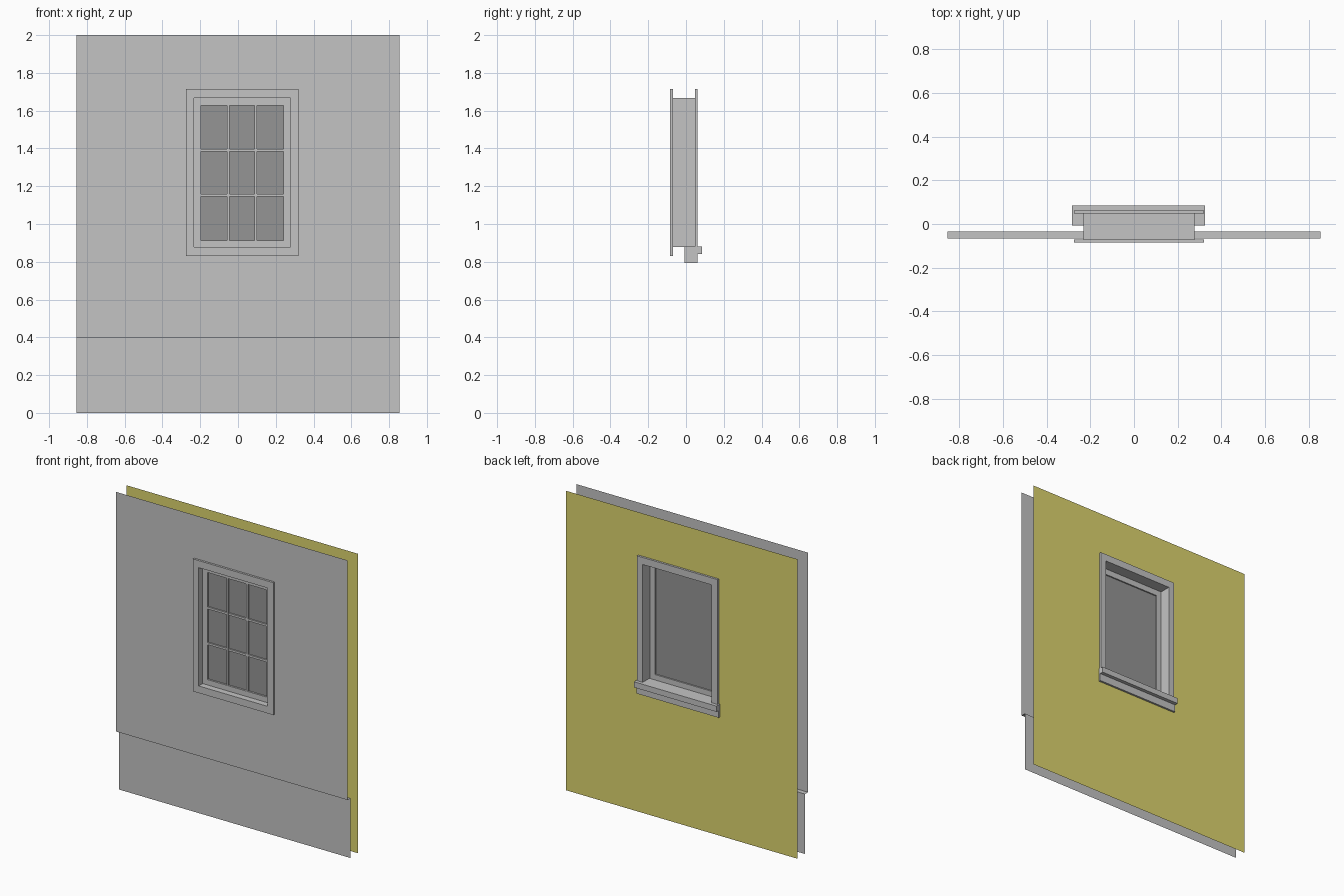
import bpy
import bmesh

if "Cube" in bpy.data.objects:
    bpy.data.objects.remove(bpy.data.objects["Cube"], do_unlink=True)


def material(name, rgb):
    m = bpy.data.materials.new(name)
    m.use_nodes = True
    m.diffuse_color = (*rgb, 1)
    bsdf = m.node_tree.nodes["Principled BSDF"]
    bsdf.inputs["Base Color"].default_value = (*rgb, 1)
    return m


grey = material("light grey", (0.55, 0.55, 0.55))
olive = material("olive yellow", (0.72, 0.66, 0.158))
glass_grey = material("dark glass grey", (0.3, 0.3, 0.3))


def finish(name, bm, mat):
    mesh = bpy.data.meshes.new(name)
    bm.to_mesh(mesh)
    bm.free()
    mesh.materials.append(mat)
    obj = bpy.data.objects.new(name, mesh)
    bpy.context.collection.objects.link(obj)
    return obj


def loop(bm, rect, y):
    """Four corners of an upright rectangle (x0, x1, z0, z1)."""
    x0, x1, z0, z1 = rect
    return [bm.verts.new((x, y, z)) for x, z in ((x0, z0), (x1, z0), (x1, z1), (x0, z1))]


def bridge(bm, a, b):
    for i in range(4):
        j = (i + 1) % 4
        bm.faces.new((a[i], a[j], b[j], b[i]))


def frame(name, outer, inner, y0, y1, mat):
    """Solid rectangular frame between two depths."""
    bm = bmesh.new()
    loops = [loop(bm, outer, y0), loop(bm, inner, y0), loop(bm, inner, y1), loop(bm, outer, y1)]
    for i in range(4):
        bridge(bm, loops[i], loops[(i + 1) % 4])
    bmesh.ops.recalc_face_normals(bm, faces=bm.faces)
    return finish(name, bm, mat)


def extrude_x(name, profile, x0, x1, mat):
    """Closed (y, z) profile swept along x."""
    bm = bmesh.new()
    face = bm.faces.new([bm.verts.new((x0, y, z)) for y, z in profile])
    moved = bmesh.ops.extrude_face_region(bm, geom=[face])["geom"]
    bmesh.ops.translate(bm, verts=[v for v in moved if isinstance(v, bmesh.types.BMVert)],
                        vec=(x1 - x0, 0, 0))
    bmesh.ops.recalc_face_normals(bm, faces=bm.faces)
    return finish(name, bm, mat)


def box(name, rect, y0, y1, mat):
    x0, x1, z0, z1 = rect
    return extrude_x(name, [(y0, z0), (y1, z0), (y1, z1), (y0, z1)], x0, x1, mat)


# Shared rectangles and depths
W = 0.855
opening = (-0.232, 0.277, 0.877, 1.667)
casing = (-0.275, 0.32, 0.83, 1.714)
pane = (-0.197, 0.24, 0.913, 1.628)
FRONT, PLINTH, BACK = -0.067, -0.035, 0.047

# Outer wall sheet with its ledge and recessed base
bm = bmesh.new()
outer = loop(bm, (-W, W, 0.4, 2), FRONT)
bridge(bm, outer, loop(bm, opening, FRONT))
base = loop(bm, (-W, W, 0, 0.4), PLINTH)
bm.faces.new(base)
bm.faces.new((base[3], base[2], outer[1], outer[0]))
finish("outer_wall", bm, grey)

# Inner wall sheet
bm = bmesh.new()
bridge(bm, loop(bm, opening, BACK), loop(bm, (-W, W, 0, 2), BACK))
finish("inner_wall", bm, olive)

# Jamb lining through the wall
bm = bmesh.new()
bridge(bm, loop(bm, opening, -0.073), loop(bm, opening, BACK))
finish("jamb_lining", bm, grey)

# Casings on both sides; the inner one stands on the sill
frame("outer_casing", casing, opening, -0.084, -0.07, grey)
bm = bmesh.new()
x0, x1, _, top = casing
a, b, sill_top, head = opening
bm.faces.new([bm.verts.new((x, BACK, z)) for x, z in (
    (x0, sill_top), (a, sill_top), (a, head), (b, head),
    (b, sill_top), (x1, sill_top), (x1, top), (x0, top))])
moved = bmesh.ops.extrude_face_region(bm, geom=bm.faces[:])["geom"]
bmesh.ops.translate(bm, verts=[v for v in moved if isinstance(v, bmesh.types.BMVert)],
                    vec=(0, 0.014, 0))
bmesh.ops.recalc_face_normals(bm, faces=bm.faces)
finish("inner_casing", bm, grey)

# Sill with projecting nose
extrude_x("inner_sill", [(-0.007, 0.793), (0.06, 0.793), (0.06, 0.842),
                         (0.084, 0.842), (0.084, 0.88), (-0.007, 0.88)],
          -0.284, 0.325, grey)

# Sash frame, glass and glazing bars
frame("sash_frame", opening, pane, -0.042, -0.015, grey)
box("glass", pane, -0.03, -0.024, glass_grey)
px0, px1, pz0, pz1 = pane
for i in (1, 2):
    x = px0 + (px1 - px0) * i / 3
    z = pz0 + (pz1 - pz0) * i / 3
    box(f"vertical_bar_{i}", (x - 0.007, x + 0.007, pz0, pz1), -0.04, -0.029, grey)
    box(f"horizontal_bar_{i}", (px0, px1, z - 0.007, z + 0.007), -0.039, -0.029, grey)
